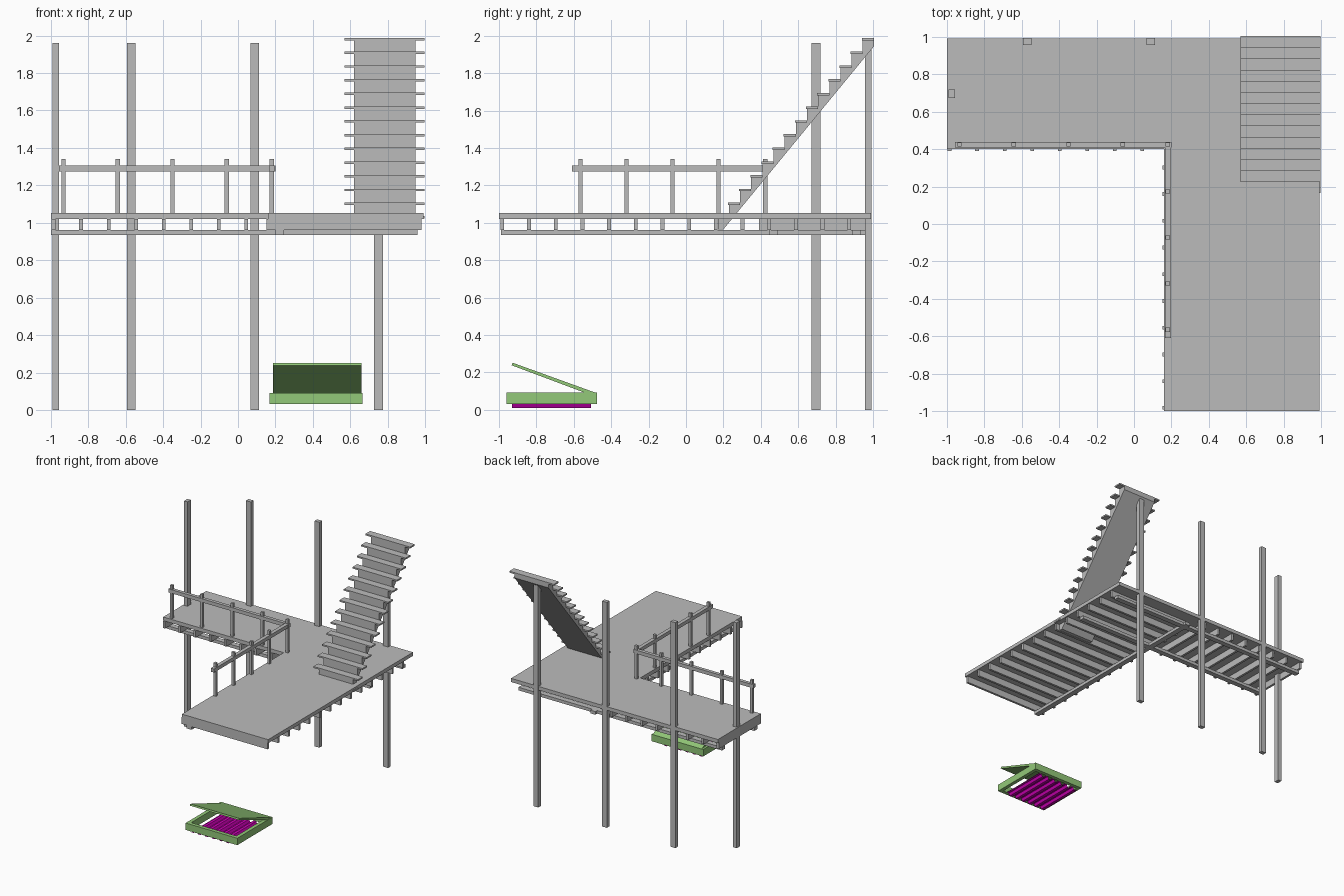
import bpy, bmesh
from mathutils import Vector

cube = bpy.data.objects.get("Cube")
if cube:
    bpy.data.objects.remove(cube, do_unlink=True)


def material(name, rgb):
    m = bpy.data.materials.new(name)
    m.use_nodes = True
    m.diffuse_color = (*rgb, 1)
    m.node_tree.nodes["Principled BSDF"].inputs["Base Color"].default_value = (*rgb, 1)
    return m


GREY = material("plain grey", (0.5, 0.5, 0.5))
GREEN = material("leaf green", (0.29, 0.58, 0.19))
MAGENTA = material("magenta", (0.62, 0.0, 0.47))


def finish(bm, name, mat):
    mesh = bpy.data.meshes.new(name)
    bm.to_mesh(mesh)
    bm.free()
    mesh.materials.append(mat)
    obj = bpy.data.objects.new(name, mesh)
    bpy.context.collection.objects.link(obj)
    return obj


def box(name, x, y, z, mat=GREY):
    """Box spanning the given (low, high) ranges."""
    bm = bmesh.new()
    bmesh.ops.create_cube(bm, size=1)
    for v in bm.verts:
        v.co = Vector([lo + (c + 0.5) * (hi - lo) for c, (lo, hi) in zip(v.co, (x, y, z))])
    return finish(bm, name, mat)


def around(c, width):
    return (c - width / 2, c + width / 2)


def prism(name, points, offset, mat=GREY):
    """Closed outline extruded along an offset."""
    bm = bmesh.new()
    face = bm.faces.new([bm.verts.new(p) for p in points])
    new = bmesh.ops.extrude_face_region(bm, geom=[face])["geom"]
    bmesh.ops.translate(bm, vec=offset, verts=[g for g in new if isinstance(g, bmesh.types.BMVert)])
    bmesh.ops.recalc_face_normals(bm, faces=bm.faces)
    return finish(bm, name, mat)


# L-shaped deck
outline = [(-1, 0.4), (0.16, 0.4), (0.16, -1), (0.99, -1), (0.99, 0.99), (-1, 0.99)]
prism("deck", [(x, y, 1.02) for x, y in outline], (0, 0, 0.032))

# Joists of both wings, and the beams under them
JOIST, BEAM = (0.962, 1.02), (0.935, 0.962)
for i in range(8):
    box("side_joist", around(-0.985 + 0.147 * i, 0.02), (0.39, 0.97), JOIST)
for i in range(14):
    box("main_joist", (0.152, 0.98), around(-0.982 + 0.1427 * i, 0.02), JOIST)
box("main_beam", (0.2, 0.247), (-0.99, 0.96), BEAM)
for y in (0.467, 0.912):
    box("side_beam", (-1, 0.958), around(y, 0.045), BEAM)

# Tall columns
for x in (-0.57, 0.09, 0.75):
    box("column", around(x, 0.047), (0.957, 0.993), (0, 1.96))
box("corner_column", (-0.99, -0.957), around(0.695, 0.046), (0, 1.96))

# Railings along the inner edges
RAIL, POST = (1.274, 1.305), (1.05, 1.34)
box("side_rail", (-0.955, 0.2), (0.409, 0.439), RAIL)
box("main_rail", (0.165, 0.197), (-0.61, 0.439), RAIL)
for x in (-0.933, -0.642, -0.35, -0.06, 0.18):
    box("side_rail_post", around(x, 0.022), around(0.424, 0.022), POST)
for y in (0.173, -0.073, -0.318, -0.565):
    box("main_rail_post", around(0.18, 0.022), around(y, 0.022), POST)

# Staircase: saw-tooth body with overhanging treads
STEPS, RUN, RISE = 14, 0.0596, 0.0733
TREAD = 0.013
profile = [(0.2, 0.965), (0.17, 0.965)]
for i in range(STEPS):
    y, z = 0.17 + RUN * i, 1.035 + RISE * i
    profile += [(y, z - TREAD), (y + RUN, z - TREAD)]
    box("stair_tread", (0.568, 0.997), (y - 0.005, y + RUN), (z - TREAD, z))
profile.append((profile[-1][0], 1.943))
prism("stair_body", [(0.62, y, z) for y, z in profile], (0.327, 0, 0))

# Cold frame: four walls, a propped lid and a corrugated floor
WALL = (0.032, 0.092)
for x in ((0.168, 0.2), (0.633, 0.665)):
    box("frame_side", x, (-0.96, -0.477), WALL, GREEN)
for y in ((-0.96, -0.928), (-0.509, -0.477)):
    box("frame_end", (0.2, 0.633), y, WALL, GREEN)
lid = [(-0.543, 0.092), (-0.485, 0.092), (-0.928, 0.252), (-0.932, 0.238)]
prism("frame_lid", [(0.188, y, z) for y, z in lid], (0.472, 0, 0), GREEN)

RIBS, PITCH = 6, 0.068
LOW, HIGH = 0.009, 0.031
bm = bmesh.new()
rows = []
for i in range(RIBS):
    for f, z in ((0, LOW), (0.35, LOW), (0.5, HIGH), (0.85, HIGH)):
        x = 0.2 + PITCH * (i + f)
        rows.append([bm.verts.new((x, y, z)) for y in (-0.93, -0.507)])
for a, b in zip(rows, rows[1:]):
    bm.faces.new((a[0], b[0], b[1], a[1]))
finish(bm, "corrugated_floor", MAGENTA)
